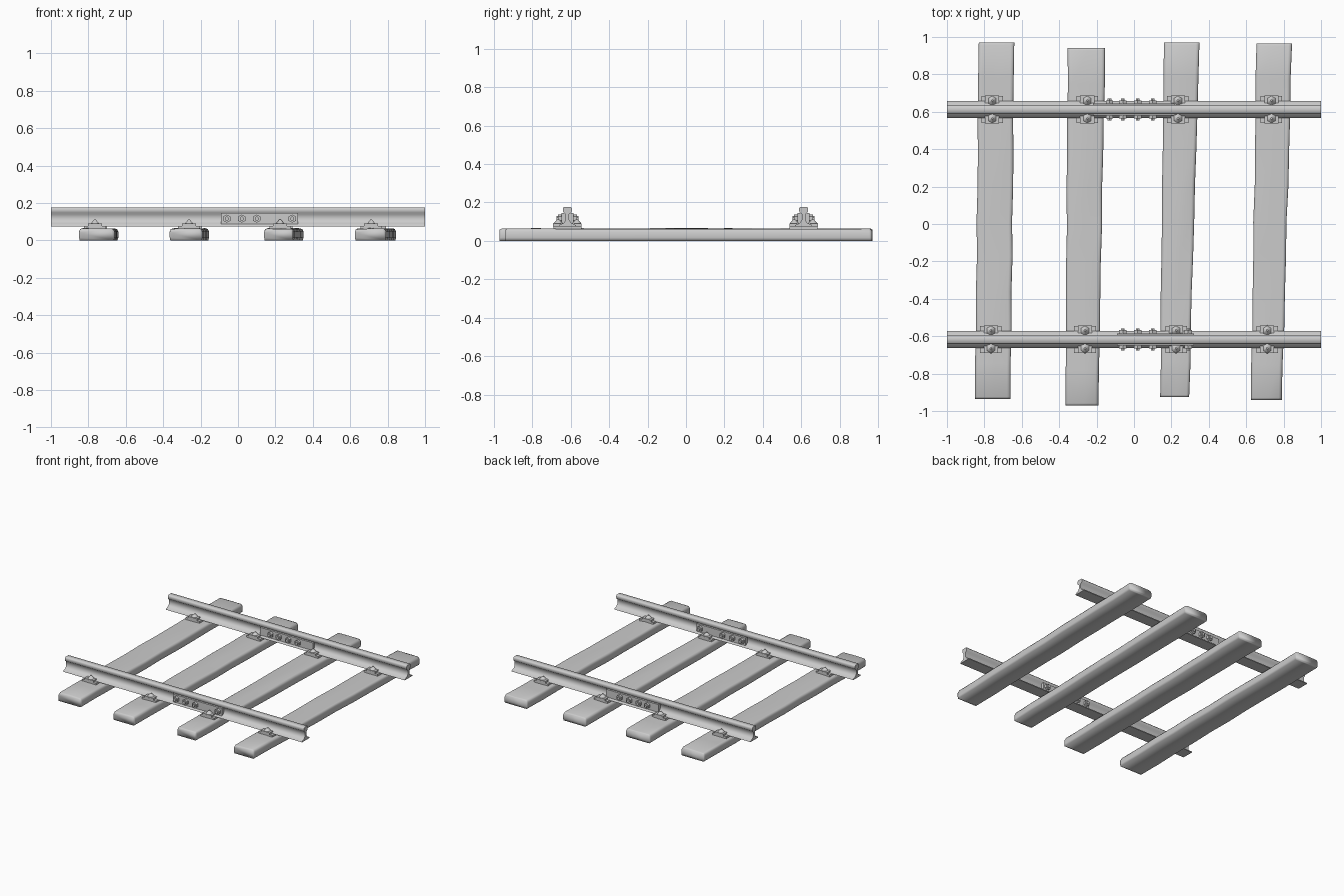
import bpy
import bmesh
import math
import random
from mathutils import Matrix

random.seed(4)
if "Cube" in bpy.data.objects:
    bpy.data.objects.remove(bpy.data.objects["Cube"], do_unlink=True)

grey = bpy.data.materials.new("plain grey")
grey.use_nodes = True
grey.diffuse_color = (0.6, 0.6, 0.6, 1)
grey.node_tree.nodes["Principled BSDF"].inputs["Base Color"].default_value = (0.6, 0.6, 0.6, 1)


def finish(name, bm, angle):
    bmesh.ops.recalc_face_normals(bm, faces=bm.faces)
    mesh = bpy.data.meshes.new(name)
    bm.to_mesh(mesh)
    bm.free()
    mesh.materials.append(grey)
    obj = bpy.data.objects.new(name, mesh)
    bpy.context.collection.objects.link(obj)
    bpy.ops.object.select_all(action="DESELECT")
    obj.select_set(True)
    bpy.context.view_layer.objects.active = obj
    bpy.ops.object.shade_smooth_by_angle(angle=math.radians(angle))


def loft(bm, sections):
    """Skin a row of equal closed sections and cap both ends."""
    rings = [[bm.verts.new(p) for p in s] for s in sections]
    n = len(rings[0])
    for a, b in zip(rings, rings[1:]):
        for i in range(n):
            j = (i + 1) % n
            bm.faces.new((a[i], a[j], b[j], b[i]))
    bm.faces.new(rings[0])
    bm.faces.new(rings[-1])


def box(bm, centre, size):
    bmesh.ops.create_cube(bm, size=1, matrix=Matrix.Translation(centre) @ Matrix.Diagonal((*size, 1)))


def cone(bm, centre, r1, r2, depth, sides, rot=Matrix()):
    bmesh.ops.create_cone(bm, cap_ends=True, segments=sides, radius1=r1, radius2=r2,
                          depth=depth, matrix=Matrix.Translation(centre) @ rot)


# Worn wooden sleepers with softened edges
HEIGHT = 0.066
SECTION = [(-0.96, 0), (-1, 0.25), (-1, 0.72), (-0.93, 0.92), (-0.8, 0.99), (0.1, 1),
           (0.8, 0.99), (0.93, 0.92), (1, 0.72), (1, 0.25), (0.96, 0)]


def sleeper(name, front, back):
    (fl, fr, fy), (bl, br, by) = front, back
    steps = 10
    stations = [0, 0.006] + [i / steps for i in range(1, steps)] + [0.994, 1]
    sections = []
    for t in stations:
        end = t in (0, 1)
        wobble = 0 if t < 0.01 or t > 0.99 else random.uniform(-0.003, 0.003)
        left, right = fl + (bl - fl) * t + wobble, fr + (br - fr) * t + wobble
        ring = []
        for u, v in SECTION:
            x = (left + right) / 2 + u * (right - left) / 2
            z = v * HEIGHT * (0.88 if end else 1)
            if v > 0.95 and not end:
                z -= random.uniform(0, 0.006)
            ring.append((x, fy + (by - fy) * t, z))
        sections.append(ring)
    bm = bmesh.new()
    loft(bm, sections)
    finish(name, bm, 100)


sleeper("sleeper_1", (-0.85, -0.66, -0.935), (-0.83, -0.64, 0.97))
sleeper("sleeper_2", (-0.365, -0.19, -0.97), (-0.355, -0.155, 0.94))
sleeper("sleeper_3", (0.14, 0.295, -0.925), (0.16, 0.35, 0.97))
sleeper("sleeper_4", (0.625, 0.79, -0.94), (0.655, 0.845, 0.965))

# Rails: half profile of foot, web and head, mirrored
HALF = [(0.045, 0.075), (0.044, 0.082), (0.02, 0.092), (0.009, 0.108), (0.009, 0.138),
        (0.022, 0.149), (0.024, 0.168), (0.018, 0.177)]
PROFILE = HALF + [(-y, z) for y, z in reversed(HALF)]


def rail(name, y0):
    bm = bmesh.new()
    loft(bm, [[(x, y0 + y, z) for y, z in PROFILE] for x in (-1, -0.5, 0, 0.5, 1)])
    finish(name, bm, 75)


# Base plate with a broad clip and a pointed spike on both sides of the rail
def fastening(name, x, y0):
    bm = bmesh.new()
    box(bm, (x, y0, 0.069), (0.115, 0.145, 0.016))
    for side in (-1, 1):
        box(bm, (x, y0 + side * 0.054, 0.083), (0.075, 0.04, 0.016))
        cone(bm, (x, y0 + side * 0.048, 0.099), 0.028, 0.005, 0.024, 6)
    finish(name, bm, 50)


# Joint plates with bolts on both sides of the web
def joint(name, start, end, y0, bolts):
    bm = bmesh.new()
    along_y = Matrix.Rotation(math.pi / 2, 4, "X")
    for side in (-1, 1):
        box(bm, ((start + end) / 2, y0 + side * 0.019, 0.114), (end - start, 0.026, 0.062))
        for x in bolts:
            cone(bm, (x, y0 + side * 0.04, 0.116), 0.022, 0.022, 0.018, 6, along_y)
            cone(bm, (x, y0 + side * 0.053, 0.116), 0.012, 0.012, 0.01, 6, along_y)
    finish(name, bm, 50)


for label, y0, xs, span, bolts in (
        ("front", -0.617, (-0.765, -0.262, 0.225, 0.712), (-0.09, 0.32), (-0.06, 0.02, 0.1, 0.29)),
        ("back", 0.612, (-0.758, -0.25, 0.235, 0.735), (-0.22, 0.22), (-0.13, -0.06, 0.02, 0.1))):
    rail(label + "_rail", y0)
    joint(label + "_joint", *span, y0, bolts)
    for i, x in enumerate(xs, 1):
        fastening(f"{label}_fastening_{i}", x, y0)
